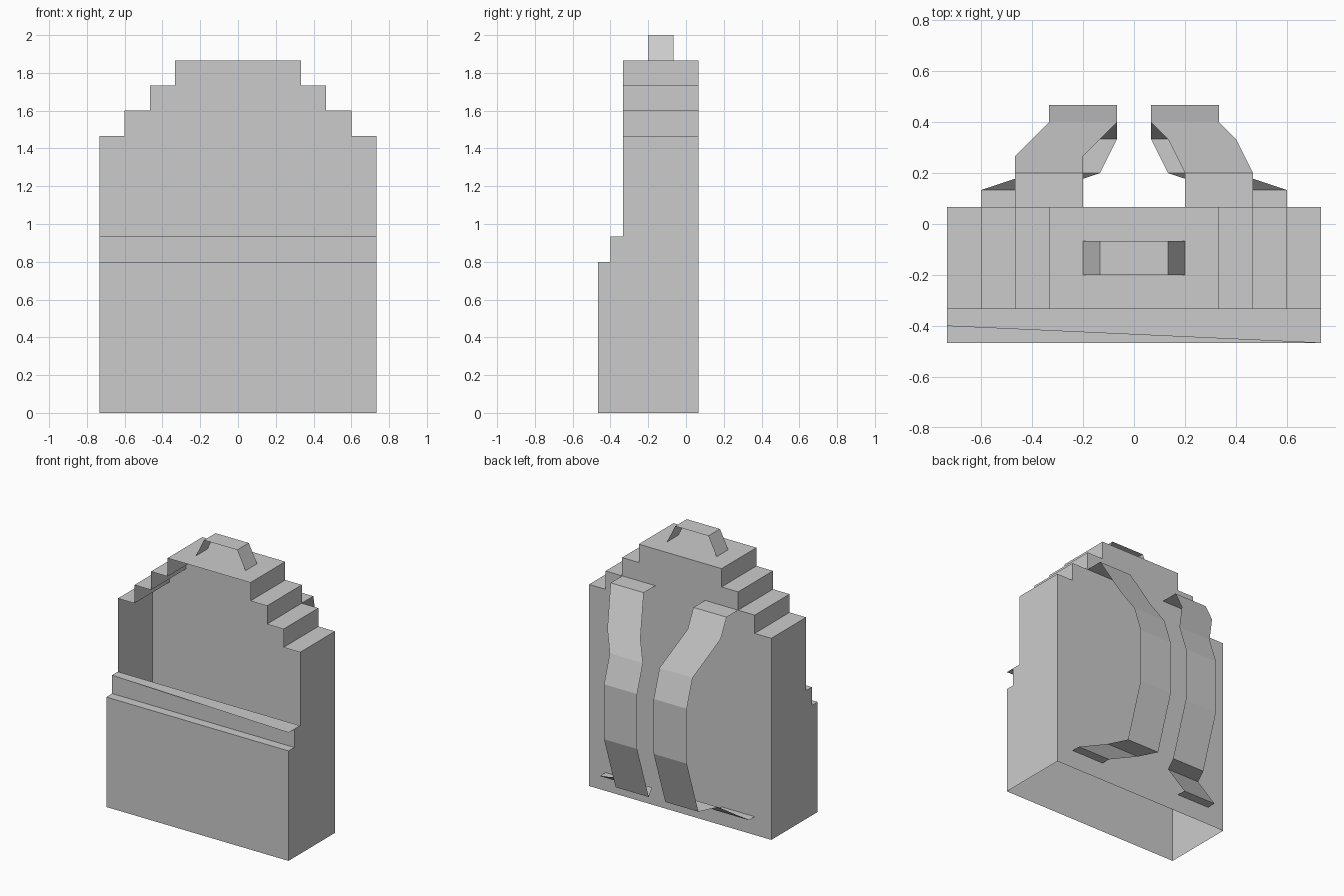
import bpy

if "Cube" in bpy.data.objects:
    bpy.data.objects.remove(bpy.data.objects["Cube"])

U = 1 / 15  # grid unit of the blocky design


def mesh(name, verts, faces):
    me = bpy.data.meshes.new(name)
    me.from_pydata([[c * U for c in v] for v in verts], [], faces)
    me.update()
    ob = bpy.data.objects.new(name, me)
    bpy.context.collection.objects.link(ob)
    return ob


def ribbon(name, left, right):
    """Thin sheet spanned between two matching edge paths."""
    n = len(left)
    return mesh(name, left + right,
                [(i, i + 1, n + i + 1, n + i) for i in range(n - 1)])


def panel(name, outline):
    return mesh(name, outline, [tuple(range(len(outline)))])


# Stepped top outline, right half then mirrored to the left
half = [(11, 22), (9, 22), (9, 24), (7, 24), (7, 26), (5, 26), (5, 28)]
steps = half + [(-x, z) for x, z in reversed(half)]

# Back panel and stepped roof of the open-fronted, open-bottomed shell
panel("back_panel", [(x, 1, z) for x, z in [(-11, 0), (11, 0)] + steps][::-1])
ribbon("stepped_top", [(x, -5, z) for x, z in steps], [(x, 1, z) for x, z in steps])

# Side panels
side = [(1, 0), (1, 22), (-5, 22), (-5, 14), (-6, 14), (-6, 12), (-7, 12), (-7, 0)]
for label, x in (("left", -11), ("right", 11)):
    pts = [(x, y, z) for y, z in side]
    panel(label + "_side_panel", pts if x < 0 else pts[::-1])

# Front pocket with its ledges
front = [(-7, 0), (-7, 12), (-6, 12), (-6, 14)]
ribbon("front_pocket", [(11, y, z) for y, z in front], [(-11, y, z) for y, z in front])
# Upper ledge overhangs at the right end
panel("pocket_rim", [(-11, -6, 14), (11, -7, 14), (11, -5, 14), (-11, -5, 14)])

# Carry handle
grip = [(-3, 28), (-2, 30), (2, 30), (3, 28)]
ribbon("carry_handle", [(x, -1, z) for x, z in grip], [(x, -3, z) for x, z in grip])

# Shoulder straps: (inner x, y, z) from the top anchor to the bottom anchor
lower = [(1, 7, 15), (1, 7, 9), (1, 5, 3), (2, 3, 3), (5, 2, 2), (5, 1, 2)]
uppers = {
    "left": [(3, 1, 24), (3, 3, 24), (3, 4, 22), (1, 6, 18)],
    "right": [(3, 1, 24), (3, 3, 24), (2, 5, 20), (1, 6, 18)],
}
for label, s in (("left", -1), ("right", 1)):
    path = uppers[label] + lower
    inner = [(s * x, y, z) for x, y, z in path]
    outer = [(s * (x + 4), y, z) for x, y, z in path]
    ribbon(label + "_shoulder_strap", *((inner, outer) if s < 0 else (outer, inner)))
